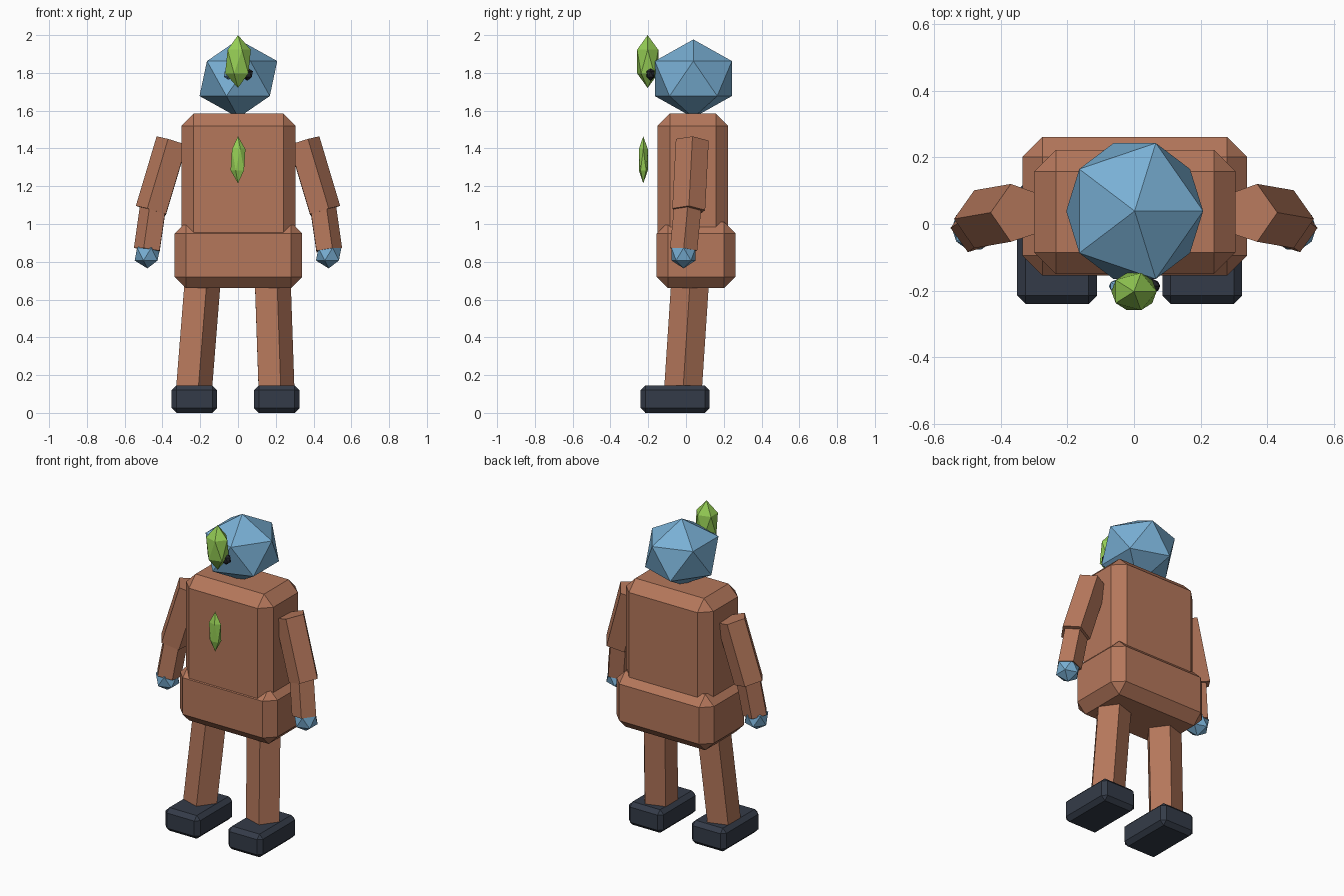
import bpy, bmesh, math
from mathutils import Vector

old = bpy.data.objects.get("Cube")
if old:
    bpy.data.objects.remove(old, do_unlink=True)


def material(name, rgb):
    m = bpy.data.materials.new(name)
    m.use_nodes = True
    m.diffuse_color = (*rgb, 1)
    node = next(n for n in m.node_tree.nodes if n.type == "BSDF_PRINCIPLED")
    node.inputs["Base Color"].default_value = (*rgb, 1)
    return m


BROWN = material("clay brown", (0.46, 0.185, 0.105))
BLUE = material("sky blue", (0.19, 0.43, 0.66))
GREEN = material("leaf green", (0.30, 0.61, 0.09))
NAVY = material("dark slate", (0.034, 0.044, 0.065))
BLACK = material("near black", (0.018, 0.019, 0.024))


def finish(bm, name, mat):
    bmesh.ops.recalc_face_normals(bm, faces=bm.faces)
    mesh = bpy.data.meshes.new(name)
    bm.to_mesh(mesh)
    bm.free()
    mesh.materials.append(mat)
    obj = bpy.data.objects.new(name, mesh)
    bpy.context.collection.objects.link(obj)
    return obj


def chamfer_box(name, mat, low, high, chamfer):
    """Box between two corners with flat single-cut edges."""
    low, high = Vector(low), Vector(high)
    bm = bmesh.new()
    bmesh.ops.create_cube(bm, size=1)
    for v in bm.verts:
        v.co = (low + high) / 2 + v.co * (high - low)
    bmesh.ops.bevel(bm, geom=bm.edges[:], offset=chamfer, segments=1,
                    profile=0.5, affect="EDGES")
    return finish(bm, name, mat)


def gem(name, mat, center, radii):
    """Stretched icosahedron."""
    bm = bmesh.new()
    bmesh.ops.create_icosphere(bm, subdivisions=1, radius=1)
    for v in bm.verts:
        v.co = Vector(center) + v.co * Vector(radii)
    return finish(bm, name, mat)


def limb(name, mat, top, bottom, radius, side=1):
    """Five-sided prism between two points, one ridge facing along side * x."""
    top, bottom = Vector(top), Vector(bottom)
    axis = (top - bottom).normalized()
    out = Vector((side, 0, 0))
    out = (out - axis * out.dot(axis)).normalized()
    across = axis.cross(out)
    bm = bmesh.new()
    rings = []
    for end in (bottom, top):
        angles = [math.tau * i / 5 for i in range(5)]
        rings.append([bm.verts.new(end + radius * (out * math.cos(a) + across * math.sin(a)))
                      for a in angles])
        bm.faces.new(rings[-1])
    for i in range(5):
        j = (i + 1) % 5
        bm.faces.new((rings[0][i], rings[0][j], rings[1][j], rings[1][i]))
    return finish(bm, name, mat)


# Body
chamfer_box("torso", BROWN, (-0.3, -0.15, 0.86), (0.305, 0.223, 1.585), 0.065)
chamfer_box("hips", BROWN, (-0.335, -0.155, 0.66), (0.34, 0.262, 1.01), 0.06)

# Head, nose, eyes and chest gem
gem("head", BLUE, (0.002, 0.039, 1.77), (0.23, 0.24, 0.207))
gem("nose", GREEN, (0, -0.203, 1.86), (0.076, 0.066, 0.14))
gem("chest_gem", GREEN, (0, -0.226, 1.34), (0.044, 0.028, 0.125))
gem("left_eye", BLACK, (0.05, -0.187, 1.793), (0.032, 0.025, 0.035))
gem("right_eye", BLUE, (-0.05, -0.187, 1.793), (0.028, 0.022, 0.03))

# Arms and hands
for label, s in (("left", 1), ("right", -1)):
    limb(label + "_upper_arm", BROWN, (s * 0.343, 0.033, 1.438),
         (s * 0.453, 0.014, 1.07), 0.0915, s)
    limb(label + "_forearm", BROWN, (s * 0.442, 0.01, 1.10),
         (s * 0.476, -0.013, 0.863), 0.076, s)
    gem(label + "_hand", BLUE, (s * 0.48, -0.013, 0.84), (0.075, 0.075, 0.075))

# Legs and feet
limb("left_leg", BROWN, (0.174, 0.022, 0.70), (0.194, -0.016, 0.12), 0.105)
limb("right_leg", BROWN, (-0.197, 0.022, 0.70), (-0.243, -0.016, 0.12), 0.105)
for label, x in (("left", 0.205), ("right", -0.231)):
    chamfer_box(label + "_foot", NAVY, (x - 0.12, -0.24, 0), (x + 0.12, 0.125, 0.145), 0.025)
